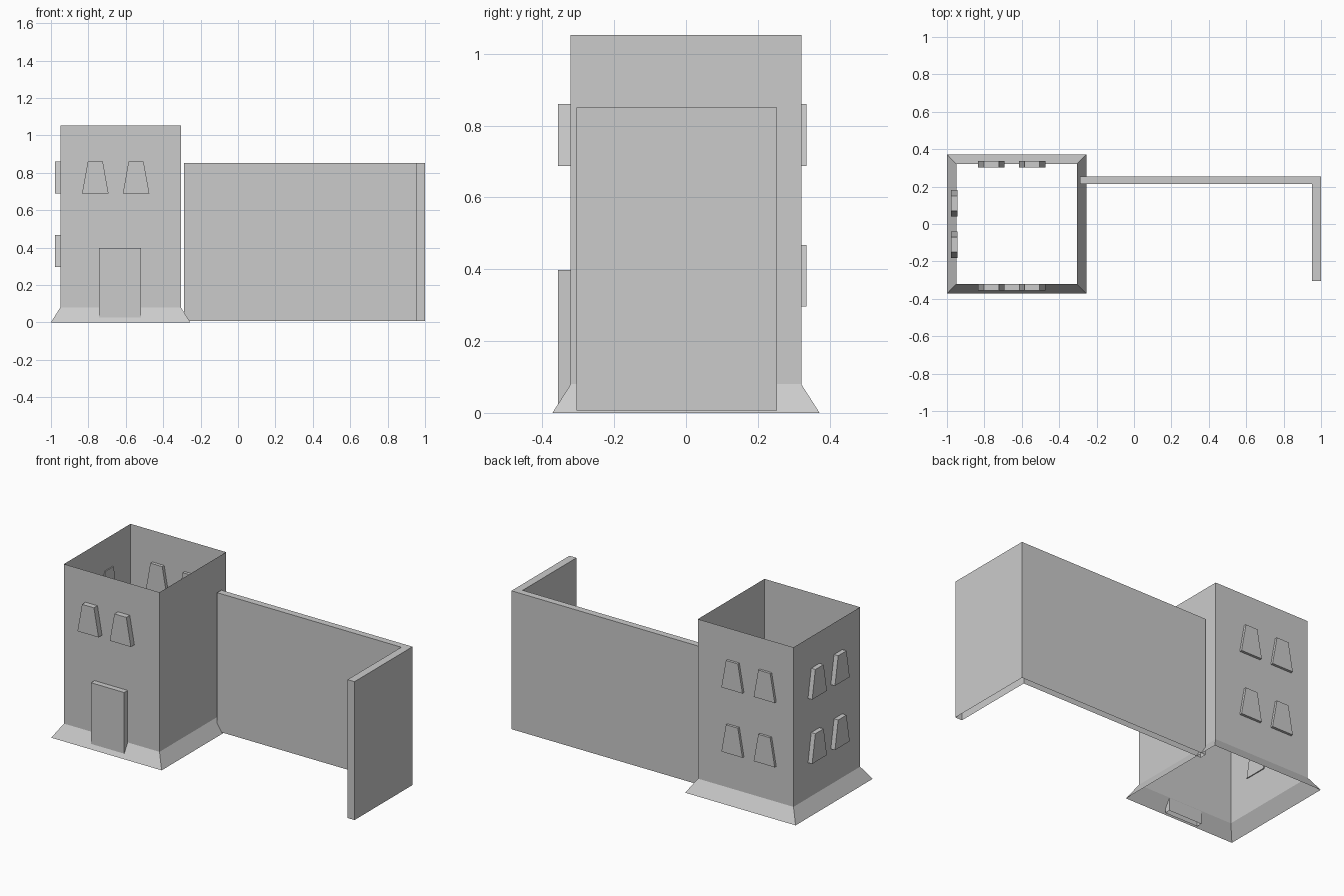
import bpy
from mathutils import Vector

if "Cube" in bpy.data.objects:
    bpy.data.objects.remove(bpy.data.objects["Cube"])


def add_mesh(name, verts, faces):
    mesh = bpy.data.meshes.new(name)
    mesh.from_pydata(verts, [], faces)
    mesh.update()
    obj = bpy.data.objects.new(name, mesh)
    bpy.context.collection.objects.link(obj)
    return obj


def panel(name, origin, across, outward, outline, depth, open_bottom=False):
    """Extrude a 2D outline (across, up) outward; outline[0]-[1] is the bottom edge."""
    o, a, d = Vector(origin), Vector(across), Vector(outward)
    back = [o + a * u + Vector((0, 0, v)) for u, v in outline]
    n = len(back)
    verts = back + [p + d * depth for p in back]
    faces = [tuple(reversed(range(n))), tuple(range(n, 2 * n))]
    first = 1 if open_bottom else 0
    faces += [(i, (i + 1) % n, (i + 1) % n + n, i + n) for i in range(first, n)]
    return add_mesh(name, verts, faces)


# Tower shell: flared skirt and straight walls, open at top and bottom
def ring(x0, x1, y, z):
    return [(x0, -y, z), (x1, -y, z), (x1, y, z), (x0, y, z)]


verts = (ring(-1.0, -0.255, 0.372, 0) + ring(-0.95, -0.305, 0.321, 0.08)
         + ring(-0.95, -0.305, 0.321, 1.053))
faces = [(r + i, r + (i + 1) % 4, r + (i + 1) % 4 + 4, r + i + 4)
         for r in (0, 4) for i in range(4)]
add_mesh("tower", verts, faces)

# Door on the front
panel("door", (-0.631, -0.322, 0), (1, 0, 0), (0, -1, 0),
      [(-0.112, 0.0), (0.112, 0.0), (0.112, 0.398), (-0.112, 0.398)], 0.034, True)

# Tapered windows: one pair in front, two pairs on the back and left
window = [(-0.071, 0), (0.071, 0), (0.04, 0.172), (-0.04, 0.172)]
upper, lower = 0.688, 0.296
for x in (-0.763, -0.545):
    panel("front_window", (x, -0.322, upper), (1, 0, 0), (0, -1, 0), window, 0.034)
for z in (upper, lower):
    for x in (-0.763, -0.545):
        panel("back_window", (x, 0.302, z), (-1, 0, 0), (0, 1, 0), window, 0.034)
    for y in (-0.11, 0.11):
        panel("left_window", (-0.944, y, z), (0, -1, 0), (-1, 0, 0), window, 0.034)

# L-shaped boundary wall, open underneath
plan = [(-0.29, 0.213), (0.953, 0.213), (0.953, -0.305),
        (1.0, -0.305), (1.0, 0.254), (-0.29, 0.254)]
n = len(plan)
verts = [(x, y, z) for z in (0.007, 0.851) for x, y in plan]
faces = [(i, (i + 1) % n, (i + 1) % n + n, i + n) for i in range(n)]
faces.append(tuple(range(n, 2 * n)))
add_mesh("boundary_wall", verts, faces)
